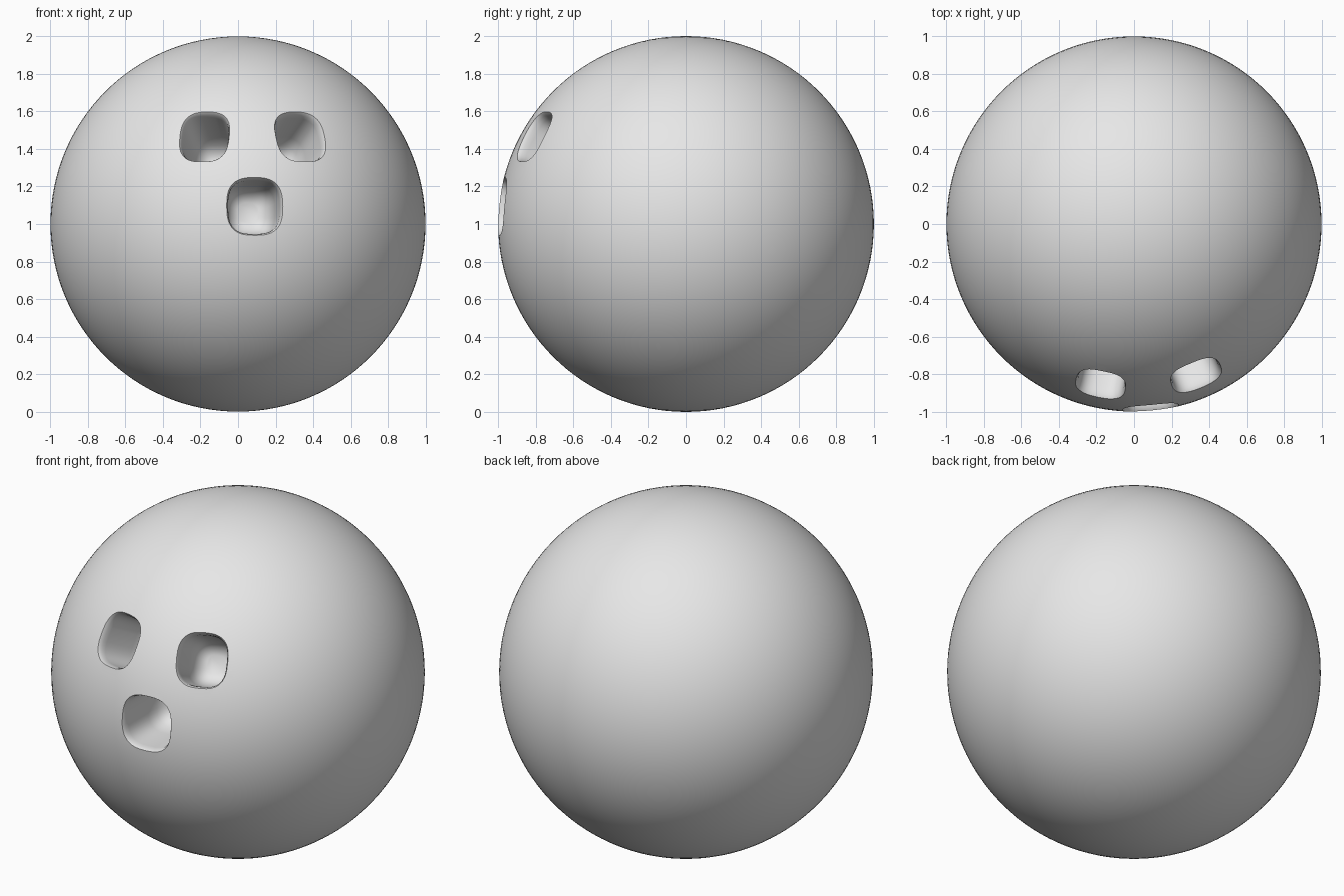
import bpy, bmesh, math
from mathutils import Vector

if "Cube" in bpy.data.objects:
    bpy.data.objects.remove(bpy.data.objects["Cube"])

grey = bpy.data.materials.new("plain grey")
grey.diffuse_color = (0.8, 0.8, 0.8, 1)
grey.use_nodes = True
grey.node_tree.nodes["Principled BSDF"].inputs["Base Color"].default_value = grey.diffuse_color

CENTRE = Vector((0, 0, 1))

# Ball body
bpy.ops.mesh.primitive_uv_sphere_add(segments=128, ring_count=64, radius=1, location=CENTRE)
ball = bpy.context.object
ball.name = "ball"
ball.data.materials.append(grey)

# Hole profile: height along the normal, scale of the rounded-square section
PROFILE = [(0.06, 1.5), (0.02, 1.28), (0.0, 1.15), (-0.015, 1.07), (-0.035, 1.02),
           (-0.06, 1.0), (-0.26, 0.95), (-0.33, 0.86), (-0.375, 0.68), (-0.4, 0.4)]
SIDES = 40


def rounded_square(a, power=2 / 2.9):
    c, s = math.cos(a), math.sin(a)
    return (math.copysign(abs(c) ** power, c), math.copysign(abs(s) ** power, s))


def hole_cutter(name, x, z, half_w, half_h):
    normal = Vector((x, -math.sqrt(1 - x * x - (z - 1) ** 2), z - 1))
    bm = bmesh.new()
    rings = []
    for h, s in PROFILE:
        ring = []
        for i in range(SIDES):
            u, v = rounded_square(2 * math.pi * i / SIDES)
            ring.append(bm.verts.new((u * half_w * s, v * half_h * s, h)))
        rings.append(ring)
    for a, b in zip(rings, rings[1:]):
        for i in range(SIDES):
            j = (i + 1) % SIDES
            bm.faces.new((a[i], a[j], b[j], b[i]))
    bm.faces.new(rings[0])
    bm.faces.new(rings[-1])
    bmesh.ops.recalc_face_normals(bm, faces=bm.faces)
    mesh = bpy.data.meshes.new(name)
    bm.to_mesh(mesh)
    bm.free()
    mesh.materials.append(grey)
    ob = bpy.data.objects.new(name, mesh)
    bpy.context.collection.objects.link(ob)
    ob.rotation_euler = normal.to_track_quat('Z', 'Y').to_euler()
    ob.location = CENTRE + normal
    ob.hide_render = True
    return ob


# Two finger holes and the thumb hole
cutters = [hole_cutter("left_finger_hole", -0.18, 1.47, 0.122, 0.138),
           hole_cutter("right_finger_hole", 0.335, 1.47, 0.128, 0.138),
           hole_cutter("thumb_hole", 0.09, 1.095, 0.138, 0.143)]

bpy.context.view_layer.update()
for c in cutters:
    mod = ball.modifiers.new(c.name, 'BOOLEAN')
    mod.operation = 'DIFFERENCE'
    mod.solver = 'EXACT'
    mod.object = c
    bpy.context.view_layer.objects.active = ball
    bpy.ops.object.modifier_apply(modifier=mod.name)
for c in cutters:
    bpy.data.objects.remove(c)

# Smooth finish
bpy.ops.object.select_all(action='DESELECT')
ball.select_set(True)
bpy.context.view_layer.objects.active = ball
bpy.ops.object.shade_smooth_by_angle(angle=math.radians(50))
